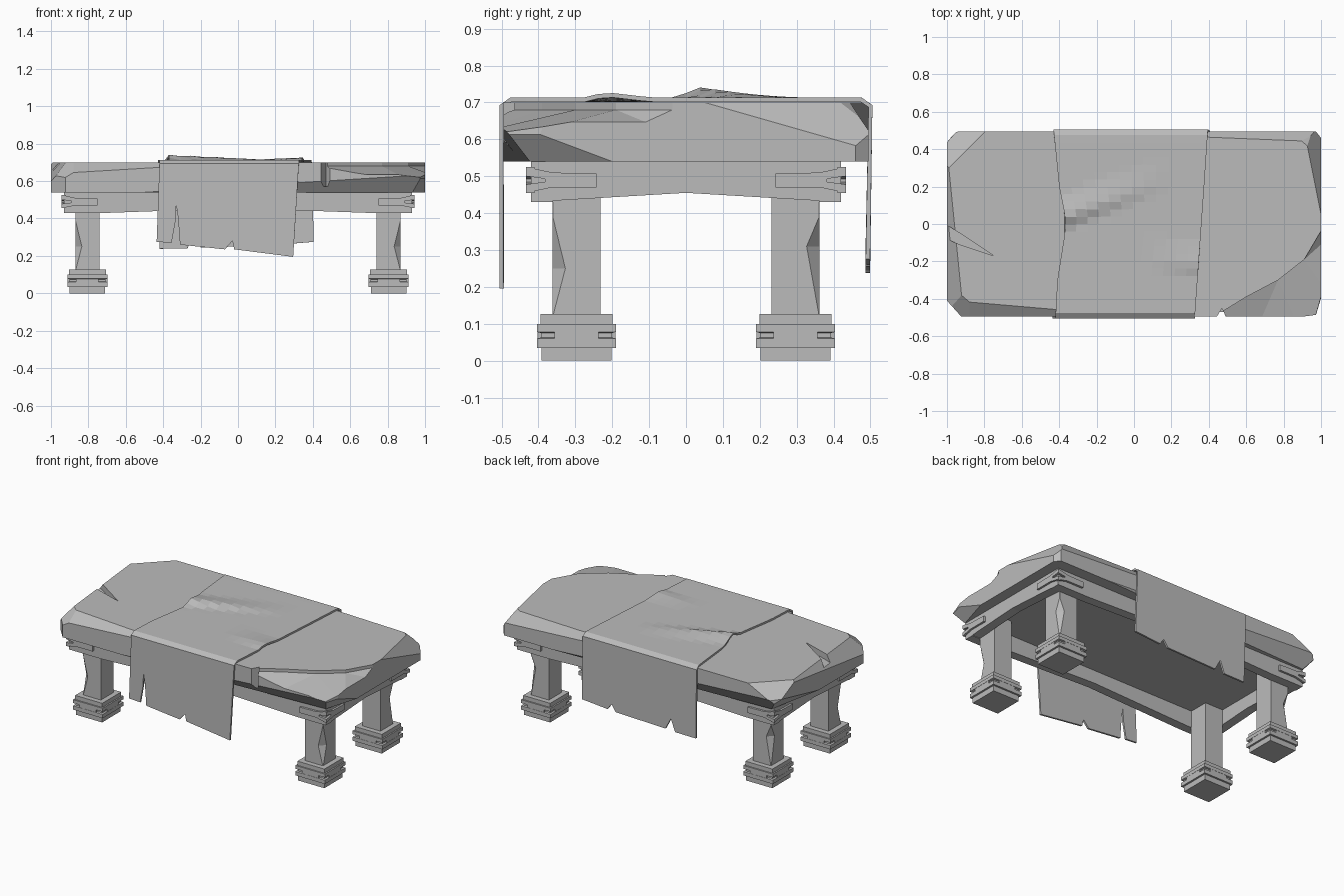
import bpy
import bmesh
from mathutils import Vector

default_cube = bpy.data.objects.get("Cube")
if default_cube:
    bpy.data.objects.remove(default_cube, do_unlink=True)

stone = bpy.data.materials.new("plain grey")
stone.use_nodes = True
GREY = (0.5, 0.5, 0.5, 1)
stone.diffuse_color = GREY
stone.node_tree.nodes["Principled BSDF"].inputs["Base Color"].default_value = GREY


def finish(name, bm):
    bmesh.ops.recalc_face_normals(bm, faces=bm.faces[:])
    mesh = bpy.data.meshes.new(name)
    bm.to_mesh(mesh)
    bm.free()
    mesh.materials.append(stone)
    obj = bpy.data.objects.new(name, mesh)
    bpy.context.collection.objects.link(obj)
    return obj


def loft(bm, rings):
    """Join closed rings of points with side walls and cap both ends."""
    rows = [[bm.verts.new(p) for p in ring] for ring in rings]
    for low, high in zip(rows, rows[1:]):
        for i in range(len(low)):
            j = (i + 1) % len(low)
            bm.faces.new((low[i], low[j], high[j], high[i]))
    bm.faces.new(rows[0])
    bm.faces.new(rows[-1])


def prism(bm, points, offset):
    points = [Vector(p) for p in points]
    loft(bm, [points, [p + Vector(offset) for p in points]])


def rectangle(cx, cy, hx, hy, z):
    return [(cx - hx, cy - hy, z), (cx + hx, cy - hy, z),
            (cx + hx, cy + hy, z), (cx - hx, cy + hy, z)]


def cut(bm, point, normal):
    """Chisel away everything beyond a plane and close the cut."""
    result = bmesh.ops.bisect_plane(bm, geom=bm.verts[:] + bm.edges[:] + bm.faces[:], dist=1e-5,
                                    plane_co=point, plane_no=normal, clear_outer=True)
    edges = [e for e in result["geom_cut"] if isinstance(e, bmesh.types.BMEdge)]
    if len(edges) > 2:
        bmesh.ops.contextual_create(bm, geom=edges)


# Chiselled table slab
bm = bmesh.new()
prism(bm, rectangle(0, 0, 1, 0.495, 0.54), (0, 0, 0.16))
chisels = [
    # upright corners
    ((-1, -0.41, 0.6), (-1, -0.9, 0)), ((1, -0.4, 0.6), (1, -0.3, 0.1)),
    ((1, 0.46, 0.6), (1, 0.8, 0)), ((-1, 0.44, 0.6), (-1, 0.9, 0.1)),
    # upper edges
    ((-0.5, -0.45, 0.7), (-0.06, -0.7, 1)), ((-0.96, 0, 0.7), (-1, -0.1, 0.8)),
    ((-0.9, -0.4, 0.7), (-0.6, -0.7, 1)), ((-0.85, 0.44, 0.7), (-0.5, 0.5, 1)),
    ((0.97, 0.2, 0.7), (1, 0.2, 0.7)), ((0.9, 0.44, 0.7), (0.5, 0.6, 1)),
    ((0, 0.48, 0.7), (0.04, 1, 0.7)),
    # lower edges
    ((0, -0.47, 0.54), (0.05, -1, -0.8)), ((0, 0.47, 0.54), (-0.04, 1, -0.7)),
    ((0.97, -0.3, 0.54), (1, -0.3, -0.8)), ((-0.97, 0.2, 0.54), (-1, 0.2, -0.9)),
]
for point, normal in chisels:
    cut(bm, point, normal)
slab = finish("table_slab", bm)

# Broken front corner, cut along a curved ledge
bm = bmesh.new()
ledge = [(0.47, -0.47), (0.6, -0.39), (0.77, -0.3), (0.91, -0.19), (1.01, -0.02)]
outer = [(0.47, -0.6), (0.64, -0.6), (0.9, -0.6), (1.1, -0.45), (1.1, -0.02)]
rings = []
for (ax, ay), (bx, by) in zip(ledge, outer):
    rings.append([(ax, ay, 0.68), (bx, by, 0.61), (bx, by, 0.8), (ax, ay, 0.8)])
loft(bm, rings)
bmesh.ops.triangulate(bm, faces=bm.faces[:])
corner_cutter = finish("corner_chip_cutter", bm)

# Crack in the end of the slab
bm = bmesh.new()
prism(bm, [(-1.1, 0.06, 0.8), (-1.1, -0.04, 0.8), (-0.93, -0.11, 0.8), (-0.75, -0.17, 0.8),
           (-0.9, -0.07, 0.8)], (0, 0, -0.14))
crack_cutter = finish("crack_cutter", bm)

# Split in the front edge beside the cloth
bm = bmesh.new()
prism(bm, [(0.38, -0.6, 0.8), (0.54, -0.6, 0.8), (0.47, -0.45, 0.8)], (0, 0, -0.23))
split_cutter = finish("split_cutter", bm)

for cutter in (corner_cutter, crack_cutter, split_cutter):
    cutter.hide_render = True
    cutter.hide_set(True)
    cutter.display_type = "WIRE"
    boolean = slab.modifiers.new(cutter.name, "BOOLEAN")
    boolean.operation = "DIFFERENCE"
    boolean.solver = "EXACT"
    boolean.object = cutter

# Apron boards with arched undersides
for side, label in ((-1, "front"), (1, "back")):
    bm = bmesh.new()
    profile = [(-0.93, 0.54), (0.93, 0.54), (0.93, 0.43), (0.7, 0.43),
               (0, 0.455), (-0.7, 0.43), (-0.93, 0.43)]
    prism(bm, [(x, side * 0.42, z) for x, z in profile], (0, -side * 0.06, 0))
    finish(label + "_apron", bm)
for side, label in ((-1, "right"), (1, "left")):
    bm = bmesh.new()
    profile = [(-0.42, 0.54), (0.42, 0.54), (0.42, 0.43), (0, 0.455), (-0.42, 0.43)]
    prism(bm, [(side * 0.93, y, z) for y, z in profile], (-side * 0.06, 0, 0))
    finish(label + "_apron", bm)

# Legs, feet and corner straps
strap = [(0, 0.455), (0, 0.478), (0.05, 0.485), (0.05, 0.493), (0, 0.5),
         (0, 0.525), (0.07, 0.51), (0.19, 0.507), (0.19, 0.47), (0.07, 0.47)]
foot_steps = [(0, 0.095), (0.035, 0.095), (0.035, 0.107), (0.06, 0.107), (0.063, 0.096),
              (0.075, 0.096), (0.078, 0.107), (0.1, 0.107), (0.1, 0.098), (0.127, 0.098)]
for sx, side in ((-1, "right"), (1, "left")):
    for sy, end in ((-1, "front"), (1, "back")):
        label = end + "_" + side
        cx, cy = sx * 0.805, sy * 0.297

        # leg with a diamond-shaped chip on its outer edge
        bm = bmesh.new()
        rings = []
        for z, chip in ((0.12, 0.001), (0.28 + sy * 0.03, 0.035), (0.39, 0.001), (0.54, 0.001)):
            h = 0.065
            section = [(-h, -h), (h, -h), (h, h - chip), (h - chip, h), (-h, h)]
            rings.append([(cx + sx * x, cy + sy * y, z) for x, y in section])
        loft(bm, rings)
        finish(label + "_leg", bm)

        # stepped foot with bands notched at the corners
        bm = bmesh.new()
        loft(bm, [rectangle(cx, cy, h, h, z) for z, h in foot_steps])
        for hx, hy in ((0.106, 0.06), (0.06, 0.106)):
            prism(bm, rectangle(cx, cy, hx, hy, 0.04), (0, 0, 0.055))
        finish(label + "_foot", bm)

        # forked strap wrapped round the apron corner
        bm = bmesh.new()
        prism(bm, [(sx * (0.94 - u), sy * 0.41, z) for u, z in strap], (0, sy * 0.024, 0))
        prism(bm, [(sx * 0.92, sy * (0.432 - u), z) for u, z in strap], (sx * 0.023, 0, 0))
        finish(label + "_strap", bm)

# Draped cloth
left_edge = [(-0.5, -0.42), (-0.3, -0.41), (-0.05, -0.37), (0.05, -0.37), (0.2, -0.4), (0.5, -0.43)]
right_edge = [(-0.5, 0.325), (0.2, 0.375), (0.5, 0.395)]


def along(edge, y):
    for (y0, x0), (y1, x1) in zip(edge, edge[1:]):
        if y <= y1:
            return x0 + (x1 - x0) * (y - y0) / (y1 - y0)
    return edge[-1][1]


def fold(x, y, start, finish_point, height):
    """Height of a crease that fades from its start to its finish."""
    t = (x - start[0]) / (finish_point[0] - start[0])
    if t > 1:
        return 0
    ridge = start[1] + (finish_point[1] - start[1]) * t
    width = 0.05 if y < ridge else 0.13
    return height * (1 - max(t, 0)) * max(0, 1 - abs(y - ridge) / width)


def cloth_height(x, y):
    if abs(y) > 0.49:
        return 0.69
    return (0.707 + fold(x, y, (-0.37, 0.03), (0.17, 0.23), 0.03)
            + fold(x, y, (0.34, -0.22), (0.07, -0.2), 0.015))


bm = bmesh.new()
rows, columns = 24, 12
levels = [-0.5] + [-0.475 + 0.95 * i / rows for i in range(rows + 1)] + [0.5]
grid = []
for y in levels:
    a, b = along(left_edge, y), along(right_edge, y)
    xs = [a + (b - a) * i / columns for i in range(columns + 1)]
    grid.append([bm.verts.new((x, y, cloth_height(x, y))) for x in xs])
for low, high in zip(grid, grid[1:]):
    for i in range(columns):
        bm.faces.new((low[i], low[i + 1], high[i + 1], high[i]))
# torn hems, listed from the +x side to the -x side
front_hem = [(0.295, 0.195), (-0.02, 0.235), (-0.03, 0.28), (-0.07, 0.235), (-0.31, 0.26),
             (-0.32, 0.4), (-0.33, 0.47), (-0.335, 0.38), (-0.355, 0.27), (-0.435, 0.275)]
back_hem = [(0.405, 0.275), (0.22, 0.26), (0.19, 0.3), (0.16, 0.255), (-0.2, 0.245),
            (-0.24, 0.32), (-0.27, 0.24), (-0.42, 0.238)]
for row, hem, y in ((grid[0], front_hem, -0.5), (grid[-1], back_hem, 0.493)):
    bm.faces.new(row + [bm.verts.new((x, y, z)) for x, z in hem])
cloth = finish("draped_cloth", bm)
solidify = cloth.modifiers.new("thickness", "SOLIDIFY")
solidify.thickness = 0.012
solidify.offset = 0
